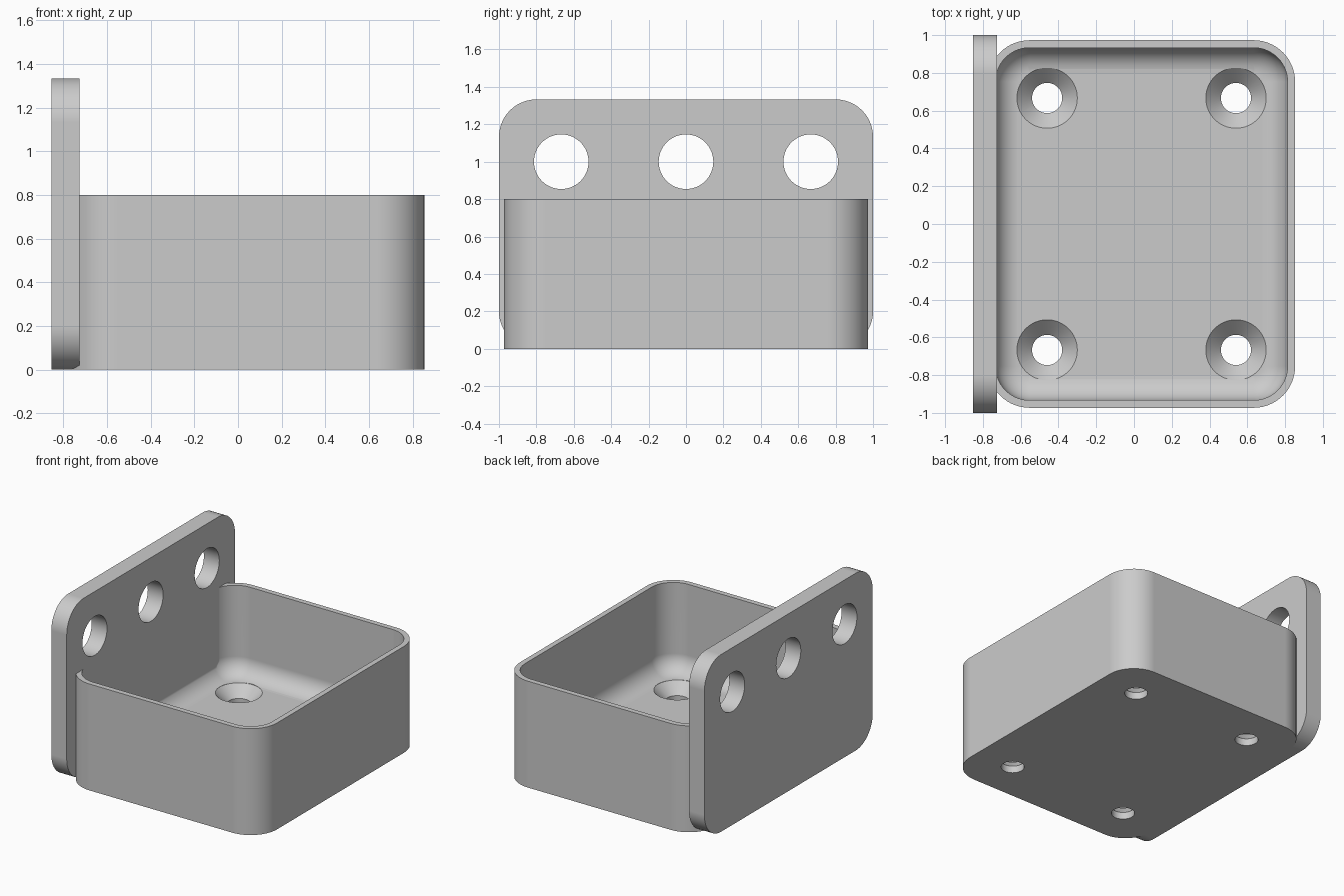
import bpy, bmesh, math

if "Cube" in bpy.data.objects:
    bpy.data.objects.remove(bpy.data.objects["Cube"])

grey = bpy.data.materials.new("plain grey")
grey.diffuse_color = (0.6, 0.6, 0.6, 1)
grey.use_nodes = True
grey.node_tree.nodes["Principled BSDF"].inputs["Base Color"].default_value = grey.diffuse_color


def rounded_rect(u0, u1, v0, v1, r, steps=14):
    """Counter-clockwise outline with rounded corners."""
    centres = [(u1 - r, v1 - r), (u0 + r, v1 - r), (u0 + r, v0 + r), (u1 - r, v0 + r)]
    pts = []
    for k, (cu, cv) in enumerate(centres):
        for i in range(steps + 1):
            a = math.pi / 2 * (k + i / steps)
            pts.append((cu + r * math.cos(a), cv + r * math.sin(a)))
    return pts


def circle(u, v, r, n=64):
    return [(u + r * math.cos(2 * math.pi * i / n),
             v + r * math.sin(2 * math.pi * i / n)) for i in range(n)]


def loft(name, sections, axis="z"):
    """Closed solid through (height, outline) sections along an axis."""
    bm = bmesh.new()
    rings = []
    for h, outline in sections:
        rings.append([bm.verts.new((u, v, h) if axis == "z" else (h, u, v))
                      for u, v in outline])
    for a, b in zip(rings, rings[1:]):
        n = len(a)
        for i in range(n):
            j = (i + 1) % n
            bm.faces.new((a[i], a[j], b[j], b[i]))
    bm.faces.new(rings[0][::-1])
    bm.faces.new(rings[-1])
    bmesh.ops.recalc_face_normals(bm, faces=bm.faces)
    me = bpy.data.meshes.new(name)
    bm.to_mesh(me)
    bm.free()
    ob = bpy.data.objects.new(name, me)
    bpy.context.collection.objects.link(ob)
    me.materials.append(grey)
    return ob


def combine(target, tool, operation):
    """Apply a boolean and discard the tool."""
    mod = target.modifiers.new("cut", "BOOLEAN")
    mod.operation, mod.solver, mod.object = operation, "EXACT", tool
    bpy.context.view_layer.objects.active = target
    bpy.ops.object.modifier_apply(modifier=mod.name)
    bpy.data.objects.remove(tool)


X0, X1, Y, H = -0.773, 0.853, 0.973, 0.8     # tray outer size
WALL, FLOOR, R, FILLET = 0.04, 0.133, 0.22, 0.133

# Tray block
outline = rounded_rect(X0, X1, -Y, Y, R)
tray = loft("mounting_tray", [(0, outline), (H, outline)])

# Cavity with a filleted floor
sections = []
for i in range(11):
    a = math.pi / 2 * i / 10
    d = WALL + FILLET * (1 - math.sin(a))
    z = FLOOR + FILLET * (1 - math.cos(a))
    sections.append((z, rounded_rect(X0 + d, X1 - d, -Y + d, Y - d, R - d)))
sections.append((H + 0.2, sections[-1][1]))
combine(tray, loft("cavity", sections), "DIFFERENCE")

# Countersunk screw holes in the floor
for x in (-0.46, 0.54):
    for y in (-0.667, 0.667):
        hole = [(z, circle(x, y, r)) for z, r in
                ((-0.1, 0.08), (FLOOR - 0.08, 0.08), (FLOOR, 0.16), (0.5, 0.16))]
        combine(tray, loft("screw_hole", hole), "DIFFERENCE")

# Upright back plate with three round holes
side = rounded_rect(-1, 1, 0, 1.333, 0.2)
plate = loft("back_plate", [(-0.853, side), (-0.725, side)], "x")
for y in (-0.667, 0, 0.667):
    ring = circle(y, 1.0, 0.146)
    combine(plate, loft("plate_hole", [(-1, ring), (-0.6, ring)], "x"), "DIFFERENCE")
combine(tray, plate, "UNION")

# Smooth the rounded faces, keep hard edges
bpy.ops.object.select_all(action="DESELECT")
tray.select_set(True)
bpy.context.view_layer.objects.active = tray
bpy.ops.object.shade_smooth_by_angle(angle=math.radians(30))
weighted = tray.modifiers.new("even_shading", "WEIGHTED_NORMAL")
weighted.keep_sharp = True
